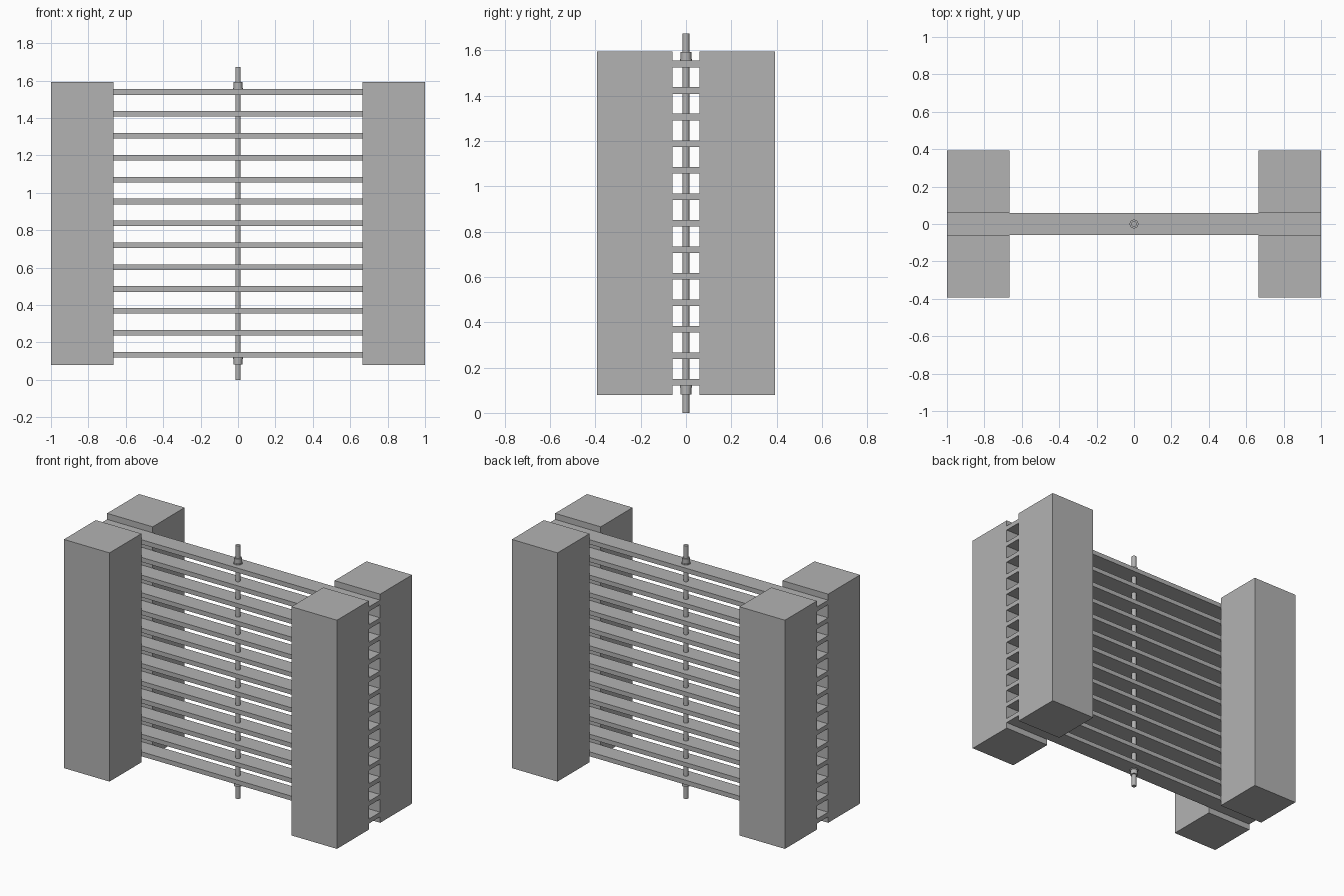
import bpy

cube = bpy.data.objects.get("Cube")
if cube:
    bpy.data.objects.remove(cube, do_unlink=True)

# Single plain grey
GREY = (0.45, 0.45, 0.45, 1)
grey = bpy.data.materials.new("plain grey")
grey.use_nodes = True
grey.diffuse_color = GREY
grey.node_tree.nodes["Principled BSDF"].inputs["Base Color"].default_value = GREY


def finish(obj, name):
    obj.name = name
    obj.data.materials.append(grey)
    return obj


def box(name, centre, size):
    bpy.ops.mesh.primitive_cube_add(size=1, location=centre)
    obj = bpy.context.object
    obj.scale = size
    bpy.ops.object.transform_apply(location=False, rotation=False, scale=True)
    return finish(obj, name)


def cylinder(name, radius, bottom, top, sides=32):
    bpy.ops.mesh.primitive_cylinder_add(
        vertices=sides, radius=radius, depth=top - bottom,
        location=(0, 0, (bottom + top) / 2))
    bpy.ops.object.shade_smooth_by_angle()
    return finish(bpy.context.object, name)


SLAT_HALF = 0.059
BLOCK = 0.334
BASE, TOP = 0.08, 1.594
MIDDLE = (BASE + TOP) / 2

# Four corner blocks clamping the slat ends
for sx, side in ((-1, "right"), (1, "left")):
    for sy, face in ((-1, "front"), (1, "back")):
        box(f"{face}_{side}_block",
            (sx * (1 - BLOCK / 2), sy * (SLAT_HALF + BLOCK / 2), MIDDLE),
            (BLOCK, BLOCK, TOP - BASE))

# Evenly stacked slats
COUNT, PITCH, THICK = 13, 0.117, 0.03
for i in range(COUNT):
    z = MIDDLE + (i - (COUNT - 1) / 2) * PITCH
    box(f"slat_{i + 1}", (0, 0, z), (2, 2 * SLAT_HALF, THICK))

# Central rod, with a washer and collar at each end of the stack
cylinder("centre_rod", 0.0145, 0, 2 * MIDDLE)
reach = (COUNT - 1) / 2 * PITCH + THICK / 2
for sign, end in ((-1, "lower"), (1, "upper")):
    for part, radius, start, stop in (("washer", 0.027, 0, 0.007),
                                      ("collar", 0.0235, 0.007, 0.038)):
        a, b = sorted(MIDDLE + sign * (reach + d) for d in (start, stop))
        cylinder(f"{end}_{part}", radius, a, b)
